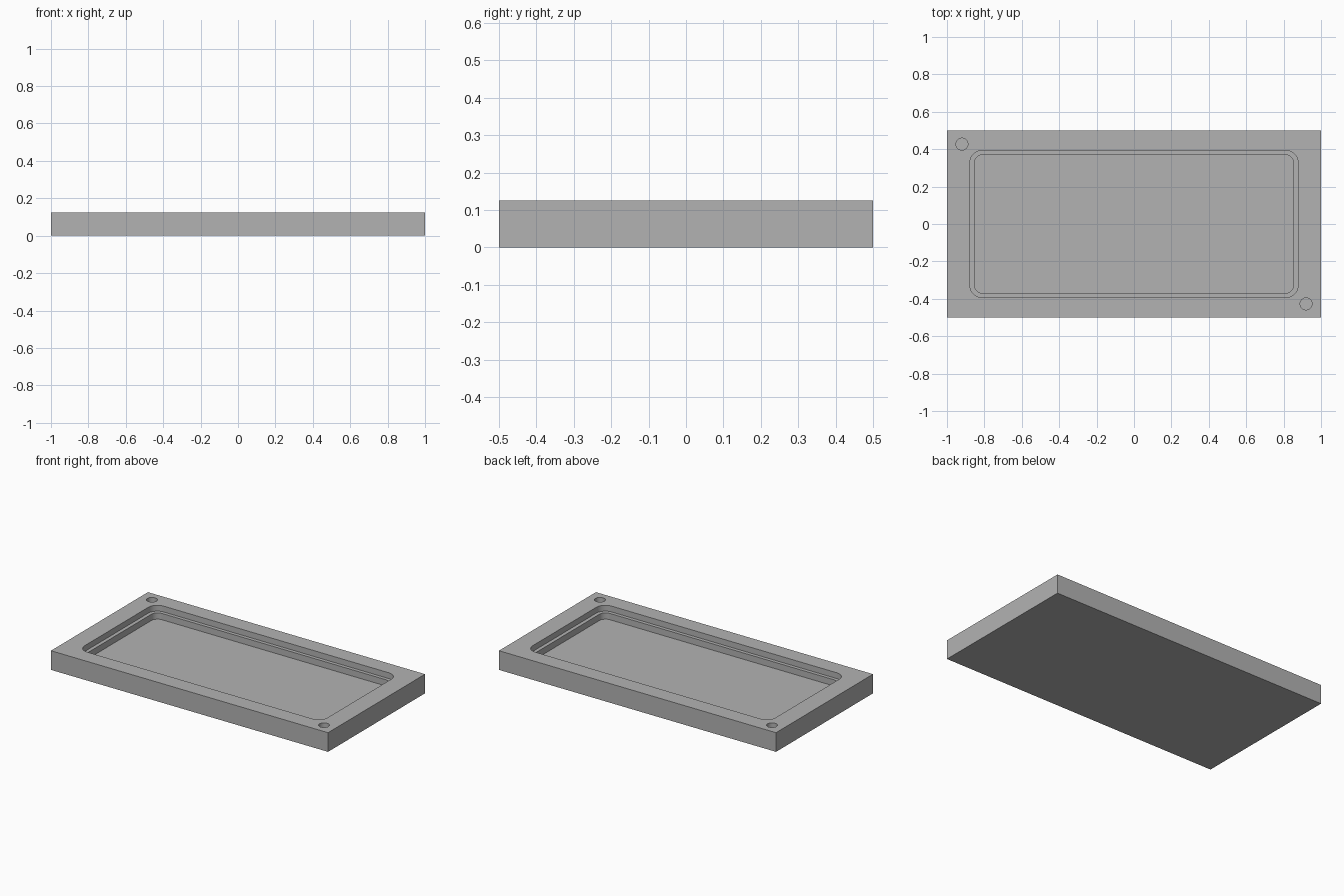
import bpy
import bmesh
import math
from mathutils import Matrix

cube = bpy.data.objects.get("Cube")
if cube:
    bpy.data.objects.remove(cube, do_unlink=True)

HEIGHT = 0.125
LEDGE_Z = 0.087
FLOOR_Z = 0.046

grey = bpy.data.materials.new("plain grey")
grey.use_nodes = True
colour = (0.45, 0.45, 0.45, 1)
grey.diffuse_color = colour
grey.node_tree.nodes["Principled BSDF"].inputs["Base Color"].default_value = colour


def prism(name, outline, bottom, top):
    """Extrude a closed outline from bottom to top."""
    bm = bmesh.new()
    face = bm.faces.new([bm.verts.new((x, y, bottom)) for x, y in outline])
    new = bmesh.ops.extrude_face_region(bm, geom=[face])["geom"]
    verts = [v for v in new if isinstance(v, bmesh.types.BMVert)]
    bmesh.ops.translate(bm, verts=verts, vec=(0, 0, top - bottom))
    bmesh.ops.recalc_face_normals(bm, faces=bm.faces)
    mesh = bpy.data.meshes.new(name)
    bm.to_mesh(mesh)
    bm.free()
    mesh.materials.append(grey)
    obj = bpy.data.objects.new(name, mesh)
    bpy.context.collection.objects.link(obj)
    return obj


def arc(cx, cy, radius, start, sweep, steps):
    angles = [start + sweep * i / steps for i in range(steps + 1)]
    return [(cx + radius * math.cos(a), cy + radius * math.sin(a)) for a in angles]


def rounded_rectangle(half_x, half_y, radius):
    points = []
    for i, (sx, sy) in enumerate([(1, 1), (-1, 1), (-1, -1), (1, -1)]):
        points += arc(sx * (half_x - radius), sy * (half_y - radius), radius,
                      i * math.pi / 2, math.pi / 2, 10)
    return points


# Solid block
tray = prism("tray_body", [(-1, -0.5), (1, -0.5), (1, 0.5), (-1, 0.5)], 0, HEIGHT)

# Stepped pocket: wide upper recess, then a slightly smaller deep recess
cutters = [
    prism("upper_recess_cutter", rounded_rectangle(0.877, 0.393, 0.065), LEDGE_Z, HEIGHT + 0.1),
    prism("lower_recess_cutter", rounded_rectangle(0.853, 0.37, 0.045), FLOOR_Z, HEIGHT + 0.05),
]

# Round blind holes in two opposite corners
for name, side in (("back_right", -1), ("front_left", 1)):
    circle = arc(side * 0.92, side * -0.427, 0.032, 0, math.tau, 32)[:-1]
    cutters.append(prism(name + "_hole_cutter", circle, FLOOR_Z, HEIGHT + 0.1))

for cutter in cutters:
    cutter.hide_render = True
    cut = tray.modifiers.new(cutter.name, "BOOLEAN")
    cut.operation = "DIFFERENCE"
    cut.solver = "EXACT"
    cut.object = cutter

# Bake the cuts and remove the helpers
bpy.context.view_layer.update()
evaluated = tray.evaluated_get(bpy.context.evaluated_depsgraph_get())
finished = bpy.data.meshes.new_from_object(evaluated)
tray.modifiers.clear()
tray.data = finished
for cutter in cutters:
    bpy.data.objects.remove(cutter, do_unlink=True)

# Smooth the rounded corners, keep the edges sharp
bpy.ops.object.select_all(action="DESELECT")
tray.select_set(True)
bpy.context.view_layer.objects.active = tray
bpy.ops.object.shade_smooth_by_angle(angle=math.radians(30))
